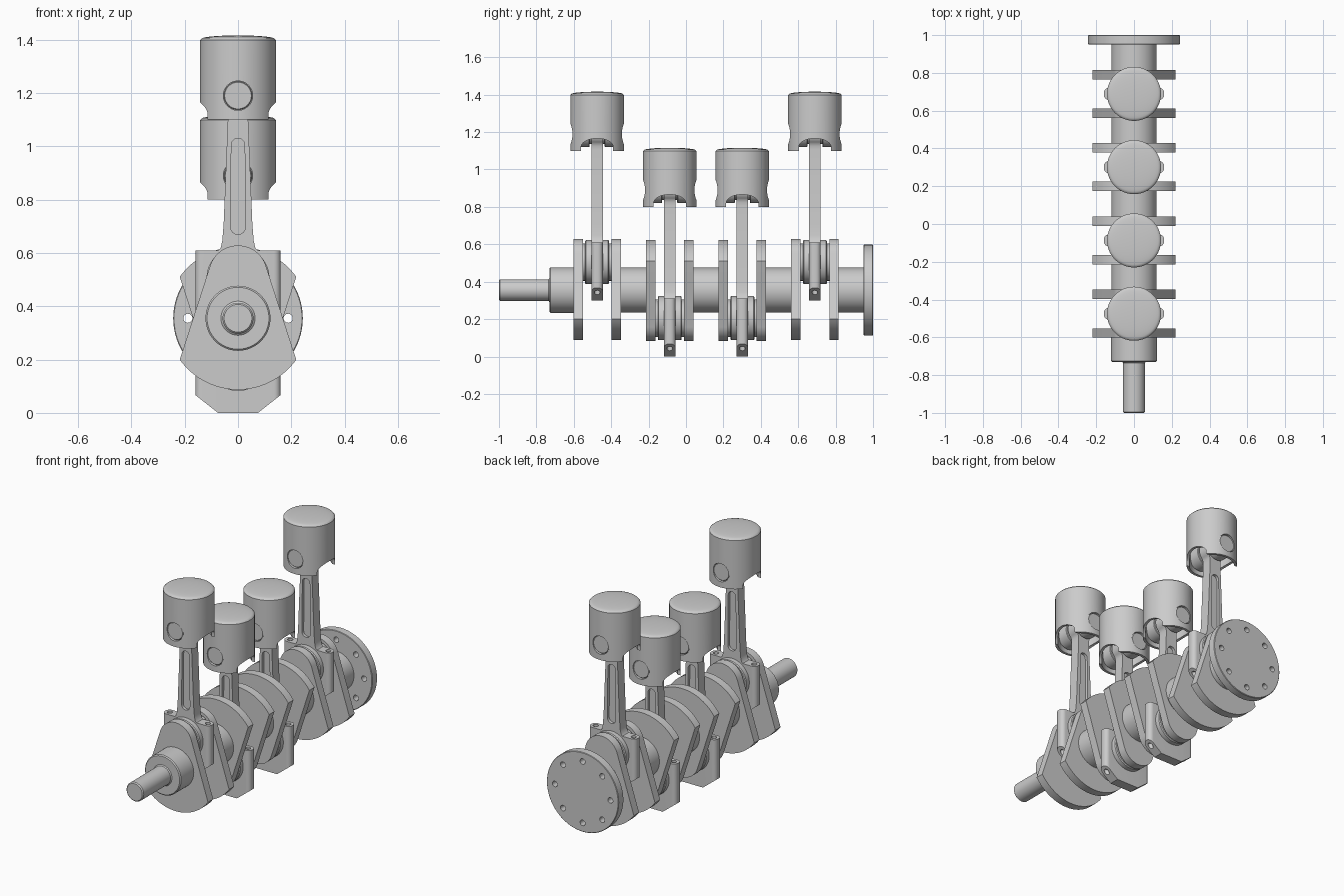
import bpy, bmesh
from math import sin, cos, pi, radians, acos, atan2, hypot
from mathutils import Matrix, Vector

if "Cube" in bpy.data.objects:
    bpy.data.objects.remove(bpy.data.objects["Cube"])

AXIS, THROW = 0.355, 0.15            # crank axis height, crank radius
THROWS = [(-0.475, 1), (-0.087, -1), (0.301, -1), (0.689, 1)]


def finish(name, bm):
    bmesh.ops.recalc_face_normals(bm, faces=bm.faces)
    me = bpy.data.meshes.new(name)
    bm.to_mesh(me)
    bm.free()
    ob = bpy.data.objects.new(name, me)
    bpy.context.collection.objects.link(ob)
    return ob


def smooth(ob):
    bpy.ops.object.select_all(action='DESELECT')
    ob.select_set(True)
    bpy.context.view_layer.objects.active = ob
    bpy.ops.object.shade_smooth_by_angle(angle=radians(32))
    return ob


def lathe(name, prof, axis='Y', n=64):
    """Revolve (radius, height) points round the y or z axis."""
    bm = bmesh.new()
    ax = Vector((0, 1, 0)) if axis == 'Y' else Vector((0, 0, 1))
    vs = [bm.verts.new(Vector((r, 0, 0)) + ax * h) for r, h in prof]
    es = [bm.edges.new(p) for p in zip(vs, vs[1:])]
    bmesh.ops.spin(bm, geom=vs + es, axis=ax, cent=(0, 0, 0), angle=2 * pi, steps=n)
    bmesh.ops.remove_doubles(bm, verts=bm.verts, dist=1e-5)
    return finish(name, bm)


def rod_y(name, r, y0, y1, c=0.004, n=64):
    """Cylinder along y with chamfered ends."""
    return lathe(name, [(0, y0), (r - c, y0), (r, y0 + c), (r, y1 - c), (r - c, y1), (0, y1)], n=n)


def add_prism(bm, pts, y0, y1):
    f = bm.faces.new([bm.verts.new((x, y0, z)) for x, z in pts])
    ext = bmesh.ops.extrude_face_region(bm, geom=[f])
    moved = [v for v in ext['geom'] if isinstance(v, bmesh.types.BMVert)]
    bmesh.ops.translate(bm, vec=(0, y1 - y0, 0), verts=moved)


def prism(name, pts, *spans):
    bm = bmesh.new()
    for y0, y1 in spans:
        add_prism(bm, pts, y0, y1)
    return finish(name, bm)


def arc(cx, cz, r, a0, a1, n, rz=None):
    rz = rz or r
    return [(cx + r * cos(a0 + (a1 - a0) * i / n), cz + rz * sin(a0 + (a1 - a0) * i / n))
            for i in range(n + 1)]


def cut(ob, cutter):
    m = ob.modifiers.new('cut', 'BOOLEAN')
    m.operation, m.solver, m.object = 'DIFFERENCE', 'EXACT', cutter
    bpy.context.view_layer.objects.active = ob
    bpy.ops.object.modifier_apply(modifier='cut')
    bpy.data.objects.remove(cutter)


# --- crankshaft snout, main journals and flange ---
snout = lathe('crank_snout', [(0, -1), (0.052, -1), (0.058, -0.994), (0.058, -0.735),
                              (0.064, -0.73), (0.116, -0.73), (0.122, -0.724),
                              (0.122, -0.59), (0, -0.59)])
mains = [snout]
edges = [(THROWS[i][0] + 0.12, THROWS[i + 1][0] - 0.12) for i in range(3)] + [(0.80, 0.96)]
for a, b in edges:
    mains.append(rod_y('main_journal', 0.12, a, b, 0.002))
flange = rod_y('rear_flange', 0.243, 0.95, 1.0, 0.003, 96)
bm = bmesh.new()
for k in range(8):
    add_prism(bm, arc(0.188 * cos(k * pi / 4), 0.188 * sin(k * pi / 4), 0.017, 0, 2 * pi * 23 / 24, 23), 0.9, 1.1)
cut(flange, finish('bolt_cutter', bm))
for ob in mains + [flange]:
    smooth(ob).location.z = AXIS

# --- crank web pair: small rounded nose at the pin, counterweight sector opposite ---
R, NOSE, NZ = 0.268, 0.11, 0.163
ca = radians(-35.4)
dx, dz = R * cos(ca), R * sin(ca) - NZ
t = atan2(dz, dx) + acos(NOSE / hypot(dx, dz))
outline = arc(0, NZ, NOSE, t, pi - t, 32) + arc(0, 0, R, pi - ca, 2 * pi + ca, 40)
webs = smooth(prism('crank_webs', outline, (-0.127, -0.077), (0.077, 0.127)))

# --- crankpin and big-end bearing ring ---
crankpin = smooth(rod_y('crankpin', 0.1, -0.1, 0.1, 0.001))
ring = smooth(rod_y('big_end_bearing', 0.118, -0.064, 0.064, 0.005))

# --- connecting rod (origin at the crankpin centre) ---
half = [(0.075, -0.205), (0.16, -0.138), (0.16, 0.105), (0.073, 0.105), (0.065, 0.114),
        (0.059, 0.14), (0.054, 0.2), (0.038, 0.6), (0.039, 0.62)]
small_end = arc(0, 0.685, 0.066, radians(-48), radians(228), 40)
bm = bmesh.new()
add_prism(bm, half + small_end + [(-x, z) for x, z in reversed(half)], -0.031, 0.031)
corner = [e for e in bm.edges if all(abs(abs(v.co.x) - 0.16) < 1e-4 for v in e.verts)
          and abs(e.verts[0].co.z - e.verts[1].co.z) > 0.1]
bmesh.ops.bevel(bm, geom=corner, offset=0.026, segments=6, profile=0.5, affect='EDGES')
conrod = finish('connecting_rod', bm)
slot = arc(0, 0.5, 0.025, 0, pi, 12) + arc(0, 0.192, 0.028, pi, 2 * pi, 12)
cut(conrod, prism('slot_cutter', slot, (-0.06, -0.014), (0.014, 0.06)))


def bolts(name, r, z0, z1):
    bm = bmesh.new()
    for s in (-1, 1):
        bmesh.ops.create_cone(bm, cap_ends=True, segments=20, radius1=r, radius2=r, depth=z1 - z0,
                              matrix=Matrix.Translation((s * 0.129, 0, (z0 + z1) / 2)))
    return finish(name, bm)


cut(conrod, bolts('bolt_hole_cutter', 0.015, -0.3, 0.2))
smooth(conrod)
rod_bolts = smooth(bolts('rod_bolts', 0.0149, -0.14, 0.092))

# --- piston (origin at the gudgeon pin centre) ---
dome = [(0.138 * cos(a), 0.213 + 0.013 * sin(a)) for a in [i * pi / 16 for i in range(9)]]
dome[-1] = (0, 0.226)
piston = lathe('piston', [(0, 0.14), (0.11, 0.14), (0.127, 0.12), (0.127, -0.09), (0.143, -0.09),
                          (0.143, 0.208)] + dome, 'Z', 96)
arch = [(0.086, -0.2)] + arc(0, -0.07, 0.086, 0, pi, 24, 0.046) + [(-0.086, -0.2)]
arch_cutter = prism('arch_cutter', arch, (-0.3, 0.3))
arch_cutter.data.transform(Matrix.Rotation(pi / 2, 4, 'Z'))
cut(piston, arch_cutter)
cut(piston, rod_y('pin_hole_cutter', 0.055, -0.3, 0.3, 0.001, 48))
smooth(piston)
pin = smooth(rod_y('gudgeon_pin', 0.053, -0.133, 0.133, 0.003, 48))
bosses = [smooth(rod_y('pin_boss', 0.07, *sorted((s * 0.04, s * 0.12)), 0.003, 48)) for s in (-1, 1)]

# --- place every part on the four throws ---
templates = [(webs, 0, 0, True), (crankpin, 1, 0, False), (ring, 1, 0, False),
             (conrod, 1, 0, False), (rod_bolts, 1, 0, False)]
templates += [(ob, 1, 0.685, False) for ob in [piston, pin] + bosses]
for i, (y, up) in enumerate(THROWS):
    for src, on_pin, dz, flips in templates:
        ob = src
        if i:
            ob = src.copy()
            bpy.context.collection.objects.link(ob)
        ob.location = (0, y, AXIS + on_pin * up * THROW + dz)
        ob.rotation_euler = (0, pi if flips and up < 0 else 0, 0)
